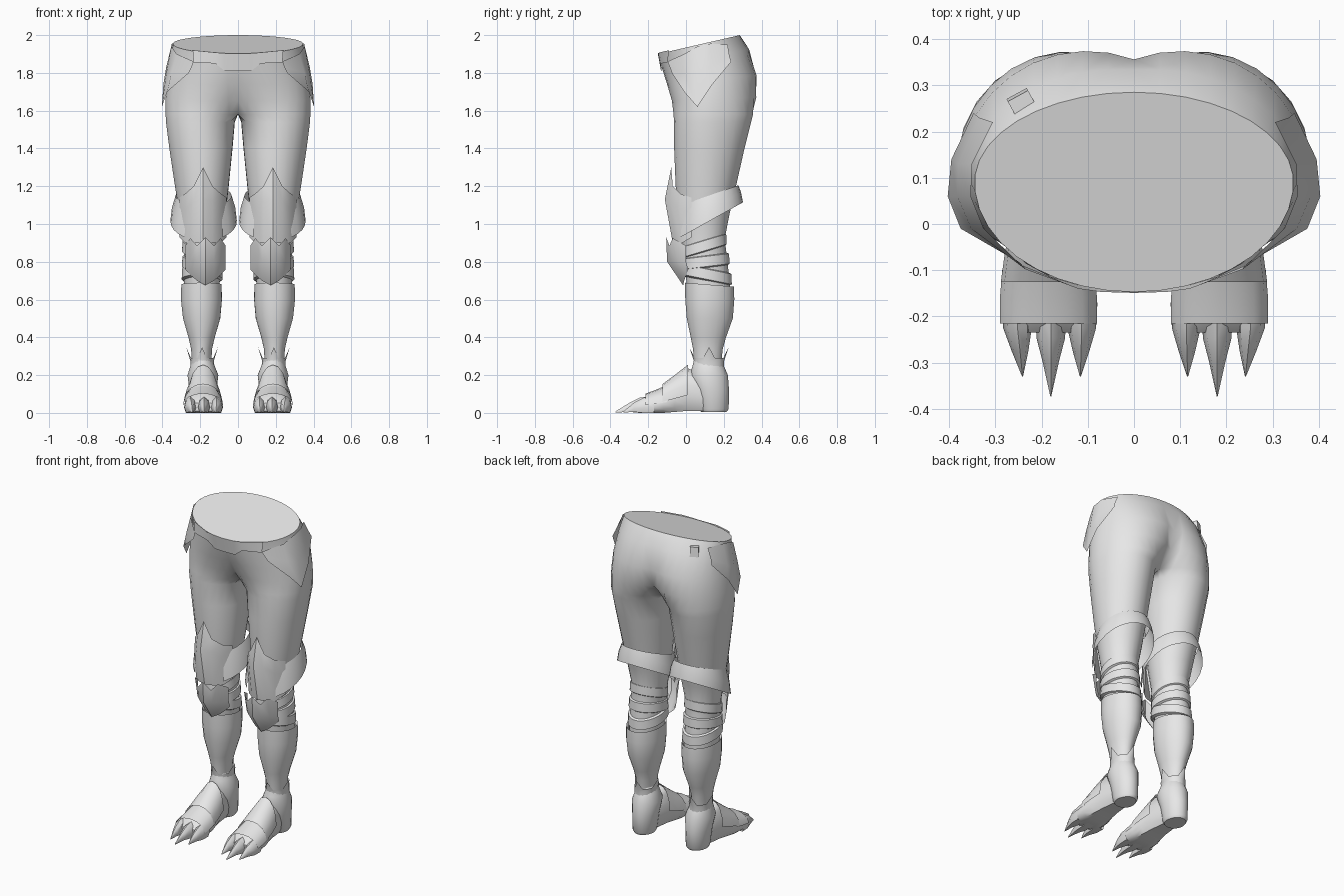
import bpy, bmesh, math
from math import sin, cos, pi

steel = bpy.data.materials.new("light_grey")
steel.diffuse_color = (0.8, 0.8, 0.8, 1)


def surface(name, rows, closed=False, cap_start=False, cap_end=False, mirror=True, angle=40):
    """Skin a list of equally long point rows; mirror across x = 0."""
    bm = bmesh.new()
    grid = [[bm.verts.new(p) for p in row] for row in rows]
    n = len(rows[0])
    for a, b in zip(grid, grid[1:]):
        for i in range(n if closed else n - 1):
            j = (i + 1) % n
            bm.faces.new((a[i], a[j], b[j], b[i]))
    if cap_start:
        bm.faces.new(grid[0])
    if cap_end:
        bm.faces.new(grid[-1])
    bmesh.ops.remove_doubles(bm, verts=bm.verts, dist=0.0002)
    bmesh.ops.recalc_face_normals(bm, faces=bm.faces)
    # drop hidden walls lying on the centre plane
    inner = [f for f in bm.faces if all(abs(v.co.x) < 1e-4 for v in f.verts)]
    bmesh.ops.delete(bm, geom=inner, context='FACES')
    mesh = bpy.data.meshes.new(name)
    bm.to_mesh(mesh)
    bm.free()
    obj = bpy.data.objects.new(name, mesh)
    bpy.context.collection.objects.link(obj)
    mesh.materials.append(steel)
    bpy.ops.object.select_all(action='DESELECT')
    obj.select_set(True)
    bpy.context.view_layer.objects.active = obj
    bpy.ops.object.shade_smooth_by_angle(angle=math.radians(angle))
    if mirror:
        mod = obj.modifiers.new("mirror", 'MIRROR')
        mod.merge_threshold = 0.001
    return obj


def ring(z, cx, rx, yf, cy, yb, slope=0.0):
    """Horizontal section, cut off by the centre plane where it would cross it."""
    split = min(1, cx / rx)
    a = min(math.acos(-split), 0.83 * pi)
    pts = []
    for i in range(25):
        if i < 20:
            t = -a + 2 * a * i / 19
        else:
            t = a + (2 * pi - 2 * a) * (i - 19) / 6
        y = cy + sin(t) * (yb - cy if sin(t) > 0 else cy - yf)
        x = cx + rx * cos(t)
        if cx < rx and i >= 19:
            y0, y1 = [cy + s * sin(a) * r for s, r in ((1, yb - cy), (-1, cy - yf))]
            y = y0 + (y1 - y0) * (i - 19) / 6
            x = 0
        if cx < rx and i == 0:
            x = 0
        pts.append((max(x, 0), y, z + slope * (y - cy)))
    return pts


def foot_ring(y, cx, hw, z0, zt, n=16):
    """Upright section with a flat sole."""
    pts, h = [], zt - z0
    for i in range(n):
        t = 2 * pi * i / n
        s = sin(t)
        z = 0.35 + 0.65 * s if s > 0 else 0.35 * (1 - min(1, -1.6 * s))
        pts.append((cx + hw * cos(t), y, z0 + h * z))
    return pts


def plate(name, cx, cols):
    """Shield symmetric about cx, from half its columns of (y, z) points."""
    both = [(-d, c) for d, c in reversed(cols[1:])] + cols
    surface(name, [[(cx + d, y, z) for y, z in c] for d, c in both], angle=35)


# hips and legs in one skin, open crotch between
surface("hips_and_legs", [ring(*r) for r in (
    (1.955, 0, .345, -.147, .09, .285, .23),
    (1.88, .03, .325, -.13, .11, .335, .2),
    (1.76, .10, .275, -.10, .11, .374, .1),
    (1.66, .14, .245, -.075, .11, .373, .04),
    (1.58, .185, .2, -.066, .11, .355),
    (1.54, .2, .183, -.064, .11, .345),
    (1.4, .197, .168, -.063, .11, .31),
    (1.2, .192, .143, -.055, .105, .265),
    (1.05, .188, .122, -.04, .1, .23),
    (.92, .187, .1, -.02, .095, .205),
    (.8, .19, .095, -.015, .1, .22),
    (.65, .193, .095, .01, .11, .235),
    (.5, .193, .08, .02, .11, .22))], closed=True, cap_start=True, angle=60)

# belt front and hip guards
surface("belt", [
    [(0, -.149, 1.902), (0, -.132, 1.81)],
    [(.07, -.147, 1.904), (.07, -.13, 1.81)],
    [(.12, -.140, 1.908), (.12, -.132, 1.85)],
    [(.24, -.090, 1.92), (.235, -.098, 1.855)]])
surface("hip_guard", [
    [(.235, -.098, 1.86), (.245, -.085, 1.83), (.26, -.075, 1.80)],
    [(.325, -.01, 1.90), (.352, -.01, 1.80), (.375, -.01, 1.70)],
    [(.353, .06, 1.94), (.382, .06, 1.78), (.403, .06, 1.62)],
    [(.350, .13, 1.955), (.380, .13, 1.83), (.395, .14, 1.74)],
    [(.305, .22, 1.95), (.335, .23, 1.89), (.347, .24, 1.86)]])

# small pouch on one side of the back
bpy.ops.mesh.primitive_cube_add(size=1, location=(-.243, .262, 1.93), rotation=(.1, 0, .5))
pouch = bpy.context.object
pouch.name = "pouch"
pouch.scale = (.05, .04, .06)
pouch.data.materials.append(steel)

# pointed thigh plate and knee guard
plate("thigh_plate", .185, [
    (0, [(-.078, 1.30), (-.112, 1.13), (-.07, .90)]),
    (.05, [(-.070, 1.20), (-.085, 1.12), (-.055, .90)]),
    (.095, [(-.030, 1.16), (-.035, 1.08), (-.020, .90)]),
    (.125, [(.030, 1.14), (.030, 1.06), (.030, .93)])])
plate("knee_guard", .172, [
    (0, [(-.105, .93), (-.100, .80), (-.015, .675)]),
    (.045, [(-.088, .885), (-.080, .80), (-.010, .70)]),
    (.08, [(-.070, .925), (-.045, .80), (.0, .73)]),
    (.107, [(.0, .885), (.0, .80), (.012, .76)])])

# flared cuff, open at the front and dropping towards its ends
rows = []
for k in range(21):
    t = math.radians(-145 + 290 * k / 20)
    f = (1 - cos(t)) / 1.82
    rows.append([(.182 + r * sin(t), .12 + ry * cos(t), z) for r, ry, z in (
        (.148, .158, 1.205 - .10 * f), (.168, .172, 1.165 - .15 * f),
        (.176, .182, 1.115 - .185 * f))])
surface("thigh_cuff", rows)

# wraps behind the knee
for k, (z, slope, rx, yb) in enumerate(((.885, .3, .104, .213), (.80, .12, .105, .228),
                                        (.735, -.2, .106, .24))):
    surface("knee_wrap_%d" % (k + 1), [
        ring(z + d, .19, rx + e, -.02 - e, .1, yb + e, slope)
        for d, e in ((.033, -.012), (.028, 0), (-.026, .003), (-.034, -.012))], closed=True)

# shin armour with an open rim
surface("greave", [ring(*r) for r in (
    (.665, .194, .096, .008, .11, .242, -.08),
    (.68, .194, .107, -.006, .11, .254, -.08),
    (.60, .194, .109, -.004, .11, .256),
    (.50, .193, .099, .004, .11, .248),
    (.40, .193, .070, .025, .11, .212),
    (.34, .193, .056, .037, .11, .195),
    (.25, .193, .050, .045, .11, .185))], closed=True)

# flared ankle crown with four spikes
crown = [[], [], []]
for k in range(16):
    t = 2 * pi * k / 16
    tip = k % 4 == 0
    for row, z, rx, ry in zip(crown, (.235, .275, .348 if tip else .29),
                              (.062, .062, .084 if tip else .064),
                              (.08, .08, .104 if tip else .082)):
        row.append((.19 + rx * cos(t), .122 + ry * sin(t), z))
surface("ankle_crown", crown, closed=True)

# heel and foot
surface("heel", [ring(*r) for r in (
    (.005, .186, .058, .08, .14, .215),
    (.02, .186, .066, .07, .14, .226),
    (.12, .186, .072, .05, .13, .228),
    (.20, .186, .082, .02, .12, .222),
    (.25, .188, .064, .035, .12, .2),
    (.29, .19, .052, .045, .115, .182))], closed=True, cap_start=True)
surface("foot", [foot_ring(*r) for r in (
    (.10, .185, .055, .01, .20), (.0, .185, .072, .01, .24), (-.06, .185, .085, .005, .185),
    (-.12, .185, .098, 0, .135), (-.20, .184, .100, 0, .095), (-.235, .183, .092, .01, .055))],
    closed=True, cap_start=True, cap_end=True)

# overlapping instep plates
for name, rings in (
        ("instep_plate", ((.01, .078, .255), (-.06, .094, .200), (-.125, .103, .152))),
        ("toe_plate", ((-.10, .100, .148), (-.16, .105, .122), (-.215, .105, .102)))):
    surface(name, [foot_ring(y, .185, hw, .008, zt)[:9] for y, hw, zt in rings])

# claws
for name, x0, x1, dy in (("inner", .113, .116, 0), ("middle", .18, .18, -.043), ("outer", .252, .241, 0)):
    surface(name + "_claw", [foot_ring(y, x, hw, z0, zt, 8) for y, x, hw, z0, zt in (
        (-.17, x0, .034, .0, .09), (-.225 + dy / 2, x0, .031, .0, .08),
        (-.275 + dy / 2, (x0 + x1) / 2, .018, .005, .055), (-.33 + dy, x1, .001, .002, .008))],
        closed=True, cap_end=True)
